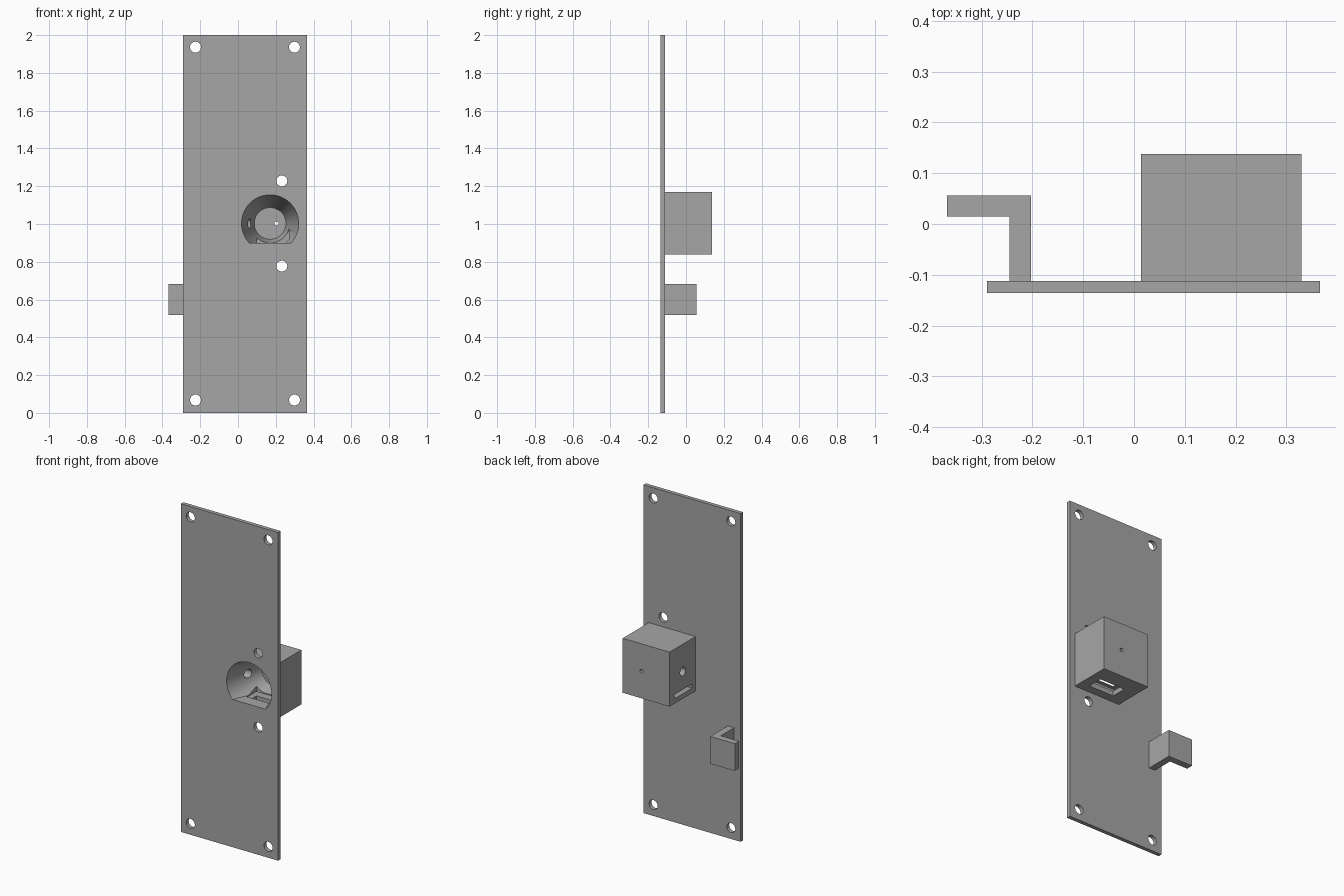
import bpy, bmesh, math
from mathutils import Matrix, Vector

if "Cube" in bpy.data.objects:
    bpy.data.objects.remove(bpy.data.objects["Cube"], do_unlink=True)

grey = bpy.data.materials.new("plain grey")
grey.use_nodes = True
grey.diffuse_color = (0.38, 0.38, 0.38, 1)
grey.node_tree.nodes["Principled BSDF"].inputs["Base Color"].default_value = grey.diffuse_color


def make(name, bm):
    bmesh.ops.recalc_face_normals(bm, faces=bm.faces[:])
    mesh = bpy.data.meshes.new(name)
    bm.to_mesh(mesh)
    bm.free()
    mesh.materials.append(grey)
    obj = bpy.data.objects.new(name, mesh)
    bpy.context.scene.collection.objects.link(obj)
    return obj


def block(name, x, y, z):
    bm = bmesh.new()
    bmesh.ops.create_cube(bm, size=1)
    size = Vector((x[1] - x[0], y[1] - y[0], z[1] - z[0]))
    centre = Vector((sum(x), sum(y), sum(z))) / 2
    bmesh.ops.scale(bm, vec=size, verts=bm.verts)
    bmesh.ops.translate(bm, vec=centre, verts=bm.verts)
    return make(name, bm)


def tube(name, centre, r1, r2, length, axis="Y", sides=32, floor=None):
    """Round cutter along +y or +x; floor trims it flat below that height."""
    bm = bmesh.new()
    bmesh.ops.create_cone(bm, cap_ends=True, segments=sides, radius1=r1, radius2=r2, depth=length)
    turn = Matrix.Rotation(-math.pi / 2, 4, "X") if axis == "Y" else Matrix.Rotation(math.pi / 2, 4, "Y")
    bmesh.ops.transform(bm, matrix=Matrix.Translation(centre) @ turn, verts=bm.verts)
    if floor is not None:
        cut = bmesh.ops.bisect_plane(bm, geom=bm.verts[:] + bm.edges[:] + bm.faces[:],
                                     plane_co=(0, 0, floor), plane_no=(0, 0, -1), clear_outer=True)
        edges = [e for e in cut["geom_cut"] if isinstance(e, bmesh.types.BMEdge)]
        bmesh.ops.contextual_create(bm, geom=edges)
    return make(name, bm)


def combine(target, tool, operation):
    tool.hide_render = True
    mod = target.modifiers.new(operation.lower(), "BOOLEAN")
    mod.operation, mod.solver, mod.object = operation, "EXACT", tool
    bpy.context.view_layer.objects.active = target
    bpy.ops.object.modifier_apply(modifier=mod.name)
    bpy.data.objects.remove(tool, do_unlink=True)


# Mounting plate with the sensor housing behind it
plate = block("mounting_plate", (-0.29, 0.366), (-0.136, -0.112), (0, 2))
combine(plate, block("housing", (0.014, 0.33), (-0.124, 0.138), (0.838, 1.17)), "UNION")

# Screw holes in the corners and beside the funnel
screws = [(x, z) for x in (-0.225, 0.299) for z in (0.068, 1.936)] + [(0.232, 0.777), (0.232, 1.228)]
for x, z in screws:
    combine(plate, tube("screw_cutter", (x, -0.124, z), 0.029, 0.029, 0.06), "DIFFERENCE")

# Flat-bottomed funnel narrowing towards the back
combine(plate, tube("funnel_cutter", (0.17, -0.026, 1.003), 0.157, 0.084, 0.26, sides=96, floor=0.9), "DIFFERENCE")

# Pocket open at the bottom, side slot, side hole and pin hole
combine(plate, block("pocket_cutter", (0.1, 0.27), (-0.06, 0.035), (0.8, 0.985)), "DIFFERENCE")
combine(plate, block("slot_cutter", (-0.02, 0.265), (-0.078, 0.09), (0.868, 0.893)), "DIFFERENCE")
combine(plate, tube("side_cutter", (0.06, 0.01, 1.003), 0.026, 0.026, 0.14, axis="X"), "DIFFERENCE")
combine(plate, tube("pin_cutter", (0.204, 0.12, 1.003), 0.011, 0.011, 0.08, sides=24), "DIFFERENCE")

# L-shaped hook: profile extruded upward
bm = bmesh.new()
profile = [(-0.245, -0.112), (-0.203, -0.112), (-0.203, 0.056),
           (-0.368, 0.056), (-0.368, 0.015), (-0.245, 0.015)]
face = bm.faces.new([bm.verts.new((x, y, 0.517)) for x, y in profile])
top = bmesh.ops.extrude_face_region(bm, geom=[face])["geom"]
bmesh.ops.translate(bm, vec=(0, 0, 0.166), verts=[v for v in top if isinstance(v, bmesh.types.BMVert)])
make("side_hook", bm)

# Smooth the round walls, keep the corners sharp
bpy.ops.object.select_all(action="DESELECT")
plate.select_set(True)
bpy.context.view_layer.objects.active = plate
bpy.ops.object.shade_smooth_by_angle(angle=math.radians(25))
